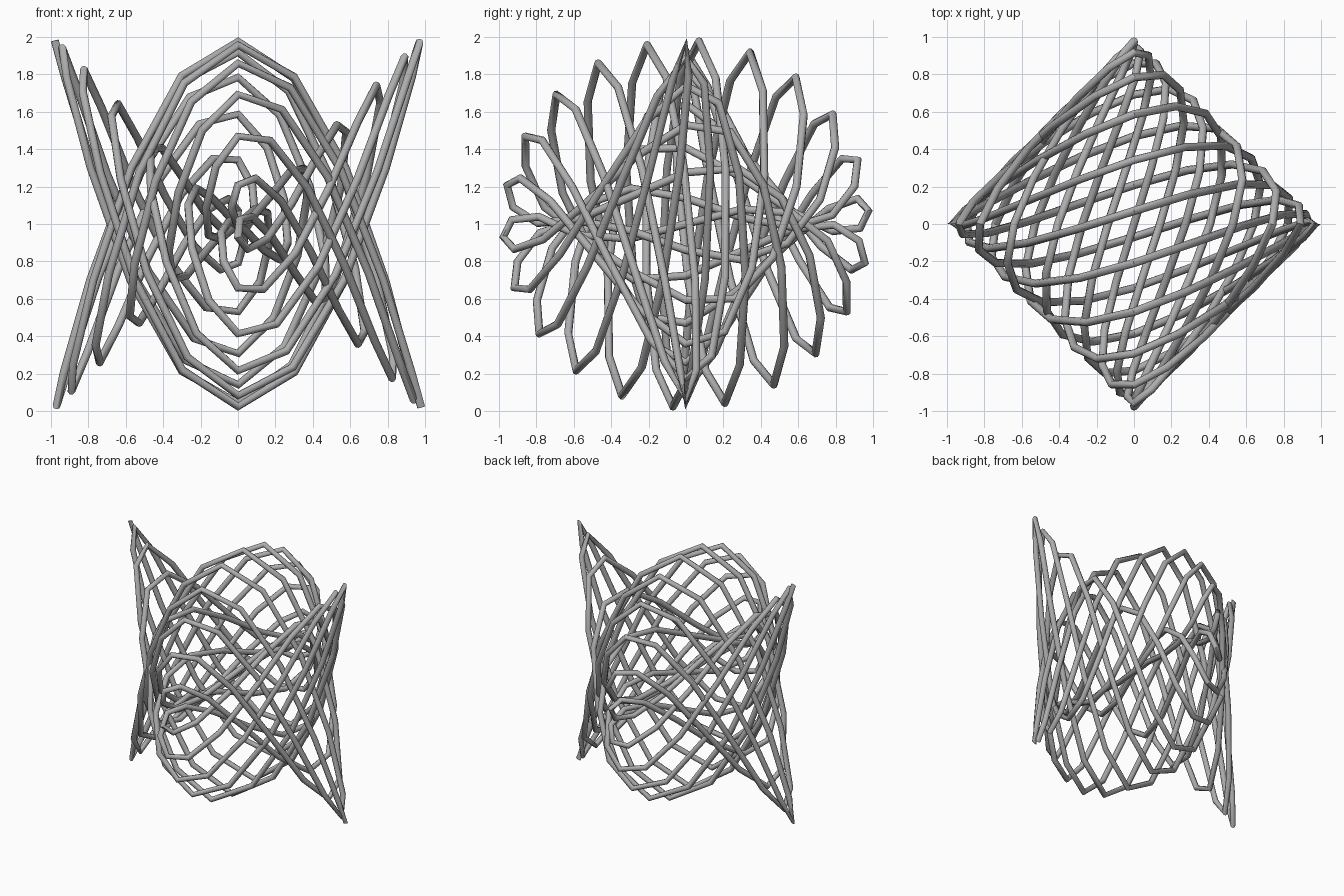
import bpy
from math import sin, cos, pi, radians
from mathutils import Vector

# Remove the default object
cube = bpy.data.objects.get("Cube")
if cube:
    bpy.data.objects.remove(cube, do_unlink=True)

AMP = 0.979        # half size of the woven path
RADIUS = 0.022     # tube radius
TURNS = 11         # fast turns along the path
STEPS = 20         # straight segments per turn
RATIO = 7 / 22     # slow angle against fast angle


def path_point(i):
    """Point on the harmonic path: two angles in a fixed ratio."""
    b = 2 * pi * i / STEPS
    a = b * RATIO
    return Vector((-AMP * cos(a) * cos(b),
                   AMP * sin(a) * sin(b),
                   1 + AMP * cos(a) * cos(2 * b)))


# Grey material
grey = bpy.data.materials.new("plain grey")
grey.use_nodes = True
colour = (0.42, 0.42, 0.42, 1)
grey.diffuse_color = colour
grey.node_tree.nodes["Principled BSDF"].inputs["Base Color"].default_value = colour

# Woven tube as a bevelled polyline
points = [path_point(i) for i in range(TURNS * STEPS + 1)]
curve = bpy.data.curves.new("woven_tube", 'CURVE')
curve.dimensions = '3D'
curve.twist_mode = 'MINIMUM'
curve.bevel_depth = RADIUS
curve.bevel_resolution = 2
spline = curve.splines.new('POLY')
spline.points.add(len(points) - 1)
for slot, p in zip(spline.points, points):
    slot.co = (*p, 1)
curve.materials.append(grey)
tube = bpy.data.objects.new("woven_tube", curve)
bpy.context.collection.objects.link(tube)

# Turn into a mesh
bpy.ops.object.select_all(action='DESELECT')
tube.select_set(True)
bpy.context.view_layer.objects.active = tube
bpy.ops.object.convert(target='MESH')

# Pinch both ends to a thin edge
for v in tube.data.vertices:
    if min((v.co - end).length for end in (points[0], points[-1])) < RADIUS * 1.2:
        v.co.y = 0

bpy.ops.object.shade_smooth_by_angle(angle=radians(50))
